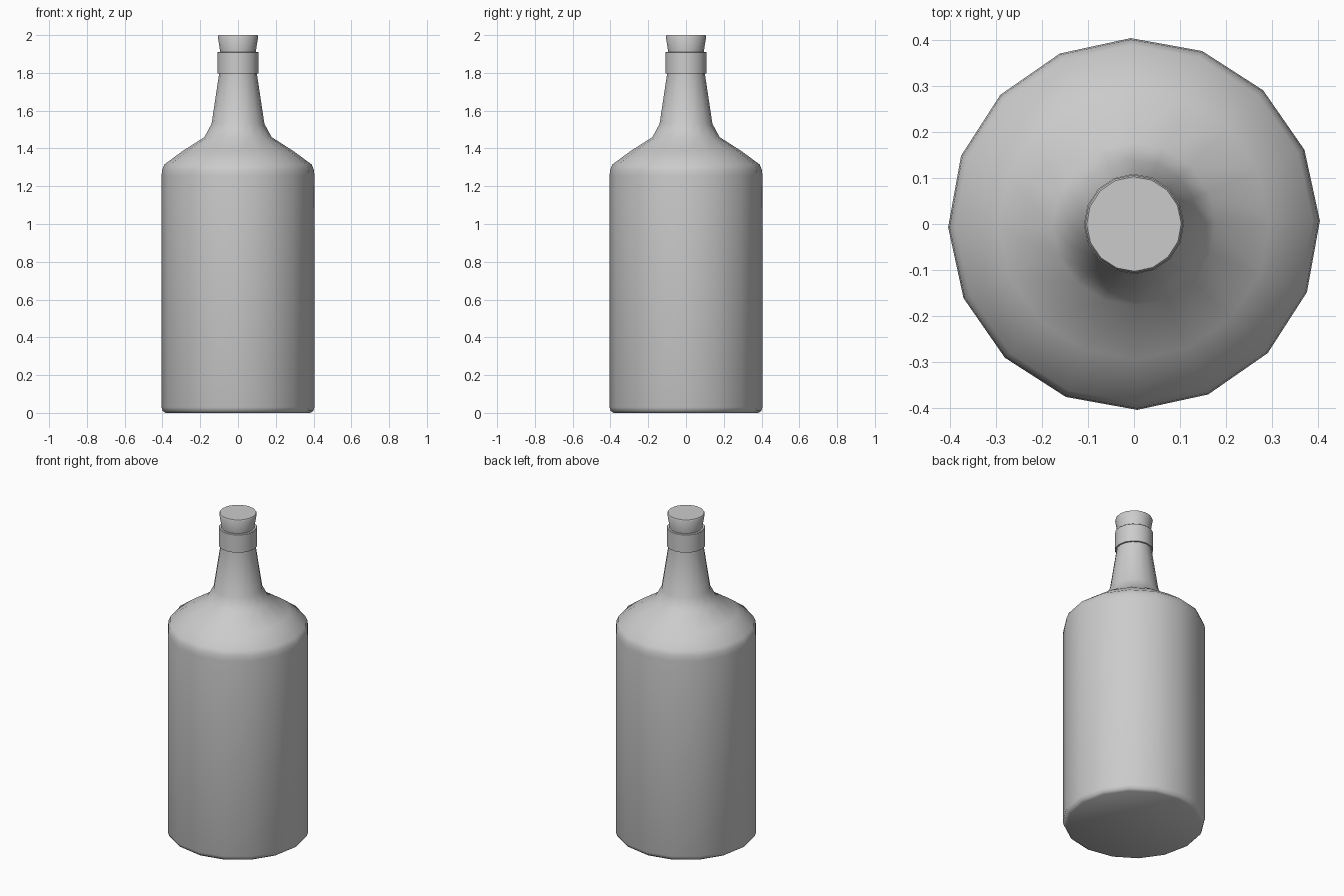
import bpy, bmesh, math

if "Cube" in bpy.data.objects:
    bpy.data.objects.remove(bpy.data.objects["Cube"])

SIDES = 16
TURN = math.radians(1)


def lathe(name, profile):
    """Spin (radius, height) points into a closed, capped solid."""
    bm = bmesh.new()
    rings = []
    for r, z in profile:
        angles = [TURN + 2 * math.pi * i / SIDES for i in range(SIDES)]
        rings.append([bm.verts.new((r * math.cos(a), r * math.sin(a), z)) for a in angles])
    for low, high in zip(rings, rings[1:]):
        for i in range(SIDES):
            j = (i + 1) % SIDES
            bm.faces.new((low[i], low[j], high[j], high[i]))
    bm.faces.new(rings[0][::-1])
    bm.faces.new(rings[-1])
    mesh = bpy.data.meshes.new(name)
    bm.to_mesh(mesh)
    bm.free()
    obj = bpy.data.objects.new(name, mesh)
    bpy.context.collection.objects.link(obj)
    bpy.ops.object.select_all(action='DESELECT')
    obj.select_set(True)
    bpy.context.view_layer.objects.active = obj
    bpy.ops.object.shade_smooth_by_angle(angle=math.radians(40))
    return obj


# Bottle: base, body, shoulder and neck
lathe("bottle", [(0.383, 0), (0.398, 0.01), (0.405, 0.03), (0.405, 1.255),
                 (0.402, 1.285), (0.39, 1.315), (0.295, 1.385), (0.178, 1.46),
                 (0.14, 1.53), (0.101, 1.79), (0.101, 1.82)])

# Raised lip around the mouth
lathe("lip", [(0.095, 1.795), (0.109, 1.797), (0.109, 1.908), (0.106, 1.911)])

# Tapered stopper
lathe("stopper", [(0.09, 1.88), (0.094, 1.911), (0.107, 1.992), (0.103, 2.0)])
